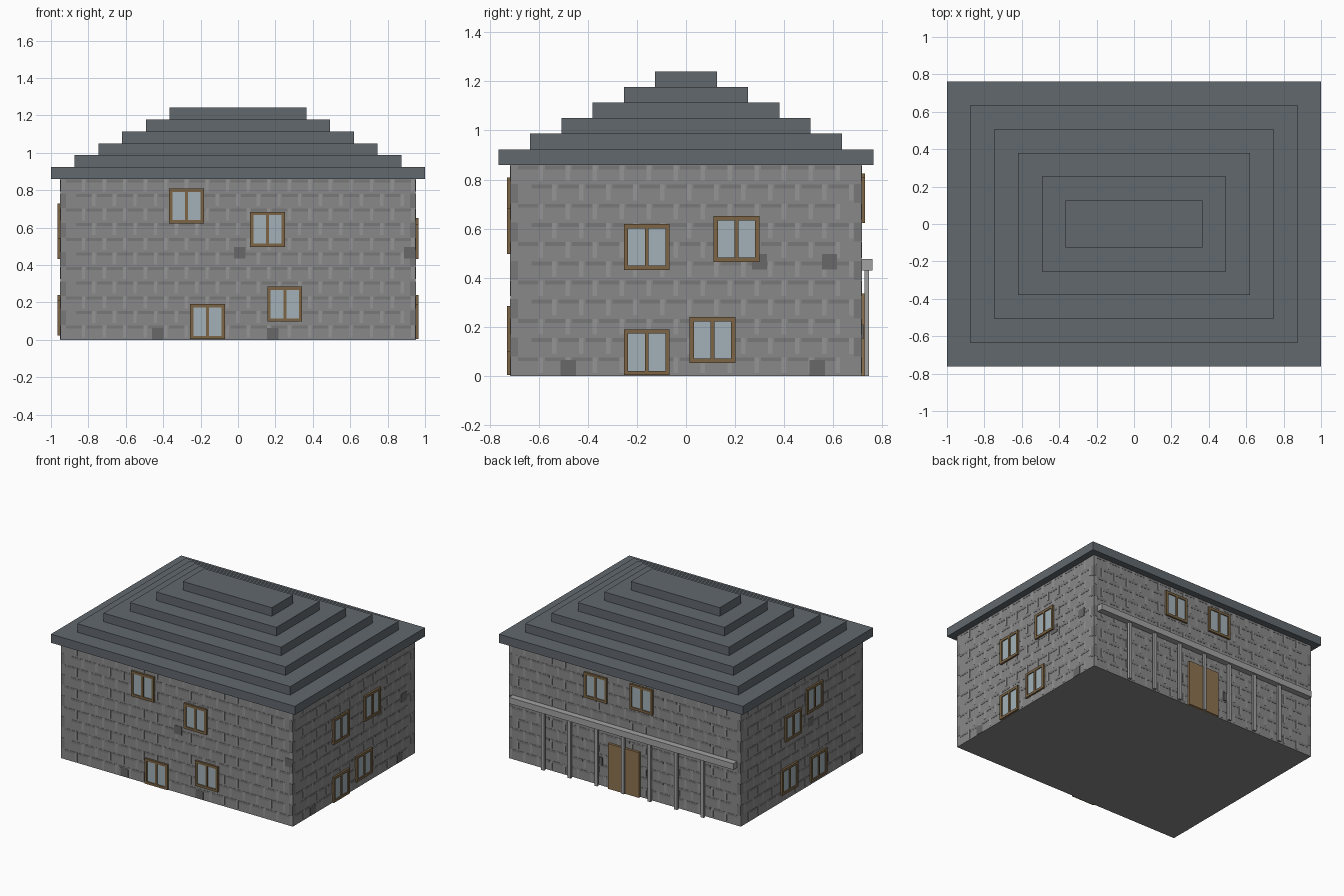
import bpy

if "Cube" in bpy.data.objects:
    bpy.data.objects.remove(bpy.data.objects["Cube"])

WX, WY, WH = 0.95, 0.715, 0.86      # wall half sizes and height


def mat(name, rgb):
    m = bpy.data.materials.new(name)
    m.diffuse_color = (*rgb, 1)
    m.use_nodes = True
    m.node_tree.nodes["Principled BSDF"].inputs["Base Color"].default_value = m.diffuse_color
    return m


STONE = mat("stone", (0.25, 0.25, 0.25))
LIGHT = mat("light_stone", (0.30, 0.30, 0.30))
DARK = mat("dark_stone", (0.19, 0.19, 0.19))
BLOCK = mat("block_stone", (0.14, 0.14, 0.14))
SLATE = mat("slate", (0.12, 0.14, 0.155))
FRAME = mat("frame_wood", (0.20, 0.13, 0.06))
GLASS = mat("glass", (0.36, 0.44, 0.48))
DOOR = mat("door_wood", (0.27, 0.17, 0.08))
TRIM = mat("pale_trim", (0.36, 0.36, 0.36))


def boxes(name, spans, material):
    """One object from boxes given as (x0, x1, y0, y1, z0, z1)."""
    verts, faces = [], []
    for x0, x1, y0, y1, z0, z1 in spans:
        n = len(verts)
        verts += [(x, y, z) for z in (z0, z1)
                  for x, y in ((x0, y0), (x1, y0), (x1, y1), (x0, y1))]
        faces += [[n + 3, n + 2, n + 1, n], [n + 4, n + 5, n + 6, n + 7]]
        faces += [[n + i, n + (i + 1) % 4, n + 4 + (i + 1) % 4, n + 4 + i] for i in range(4)]
    me = bpy.data.meshes.new(name)
    me.from_pydata(verts, [], faces)
    me.materials.append(material)
    ob = bpy.data.objects.new(name, me)
    bpy.context.collection.objects.link(ob)
    return ob


def on_wall(side, u0, u1, z0, z1, depth, base=-0.004):
    """Box lying on a wall: u runs along the wall, depth points outward."""
    if side in ("front", "back"):
        s = -1 if side == "front" else 1
        a, b = sorted((s * (WY + base), s * (WY + depth)))
        return (u0, u1, a, b, z0, z1)
    s = -1 if side == "left" else 1
    a, b = sorted((s * (WX + base), s * (WX + depth)))
    return (a, b, u0, u1, z0, z1)


def window(side, i, u, z, s=0.187, t=0.018):
    """Square two-pane window; u is the centre, z the sill."""
    a, b, c = u - s / 2, u + s / 2, z + s
    bars = [(a, a + t, z, c), (b - t, b, z, c), (a + t, b - t, z, z + t),
            (a + t, b - t, c - t, c), (u - 0.008, u + 0.008, z + t, c - t)]
    boxes(f"{side}_window_frame_{i}", [on_wall(side, *r, 0.014) for r in bars], FRAME)
    boxes(f"{side}_window_glass_{i}",
          [on_wall(side, a + t, b - t, z + t, c - t, 0.007)], GLASS)


def masonry(side, half):
    """Shallow staggered joints on one wall."""
    pitch, row = 0.11, WH / 11
    dark, light = [], []
    for r in range(11):
        z = r * row
        u = -half + 0.03 + (pitch / 2 if r % 2 else 0)
        while u + 0.085 < half - 0.02:
            dark.append(on_wall(side, u, u + 0.085, z + 0.06, z + 0.076, 0.0015))
            light.append(on_wall(side, u + 0.085, u + 0.103, z + 0.012, z + 0.076, 0.0015))
            u += pitch
        if r % 2:
            for e in (-half, half - 0.03):
                dark.append(on_wall(side, e, e + 0.03, z, z + row, 0.0015))
    boxes(f"{side}_bed_joints", dark, DARK)
    boxes(f"{side}_head_joints", light, LIGHT)


# Walls
boxes("walls", [(-WX, WX, -WY, WY, 0, WH)], STONE)
for side, half in (("front", WX), ("back", WX), ("left", WY), ("right", WY)):
    masonry(side, half)

# Stepped roof
for i in range(6):
    x, y, z = 1 - 0.127 * i, 0.763 - 0.1275 * i, WH + 0.0635 * i
    boxes(f"roof_tier_{i + 1}", [(-x, x, -y, y, z, z + 0.0635)], SLATE)

# Windows: wall -> (centre, sill)
WINDOWS = {
    "front": [(-0.275, 0.622), (0.158, 0.497), (0.25, 0.097), (-0.163, 0.003)],
    "right": [(-0.16, 0.432), (0.205, 0.465), (-0.16, 0.003), (0.108, 0.053)],
    "left": [(0.11, 0.432), (-0.14, 0.542), (0.155, 0.053), (-0.186, 0.022)],
    "back": [(0.235, 0.623), (-0.14, 0.637)],
}
for side, items in WINDOWS.items():
    for i, (u, z) in enumerate(items):
        window(side, i + 1, u, z)

# Odd dark blocks: wall -> centres
BLOCKS = {
    "front": [(0.01, 0.465), (-0.43, 0.033), (0.185, 0.033), (0.918, 0.465)],
    "right": [(0.3, 0.465), (0.585, 0.465), (-0.48, 0.033), (0.535, 0.033)],
    "left": [(-0.1, 0.465), (-0.6, 0.033)],
}
for side, items in BLOCKS.items():
    boxes(f"{side}_dark_blocks", [on_wall(side, u - 0.031, u + 0.031, z - 0.031, z + 0.031, 0.003)
                                  for u, z in items], BLOCK)

# Back entrance: double door, side plates, columns and beam
for s, n in ((-1, "left"), (1, "right")):
    u0, u1 = sorted((0.001 * s, 0.127 * s))
    boxes(f"door_{n}", [on_wall("back", u0, u1, 0, 0.335, 0.018)], DOOR)
    boxes(f"door_plate_{n}", [on_wall("back", 0.195 * s - 0.014, 0.195 * s + 0.014,
                                      0.15, 0.21, 0.008)], BLOCK)
boxes("porch_columns", [(0.218 * k - 0.012, 0.218 * k + 0.012, 0.728, 0.745, 0, 0.43)
                        for k in range(-3, 4)], TRIM)
boxes("porch_beam", [(-0.92, 0.92, 0.713, 0.76, 0.43, 0.476)], TRIM)
